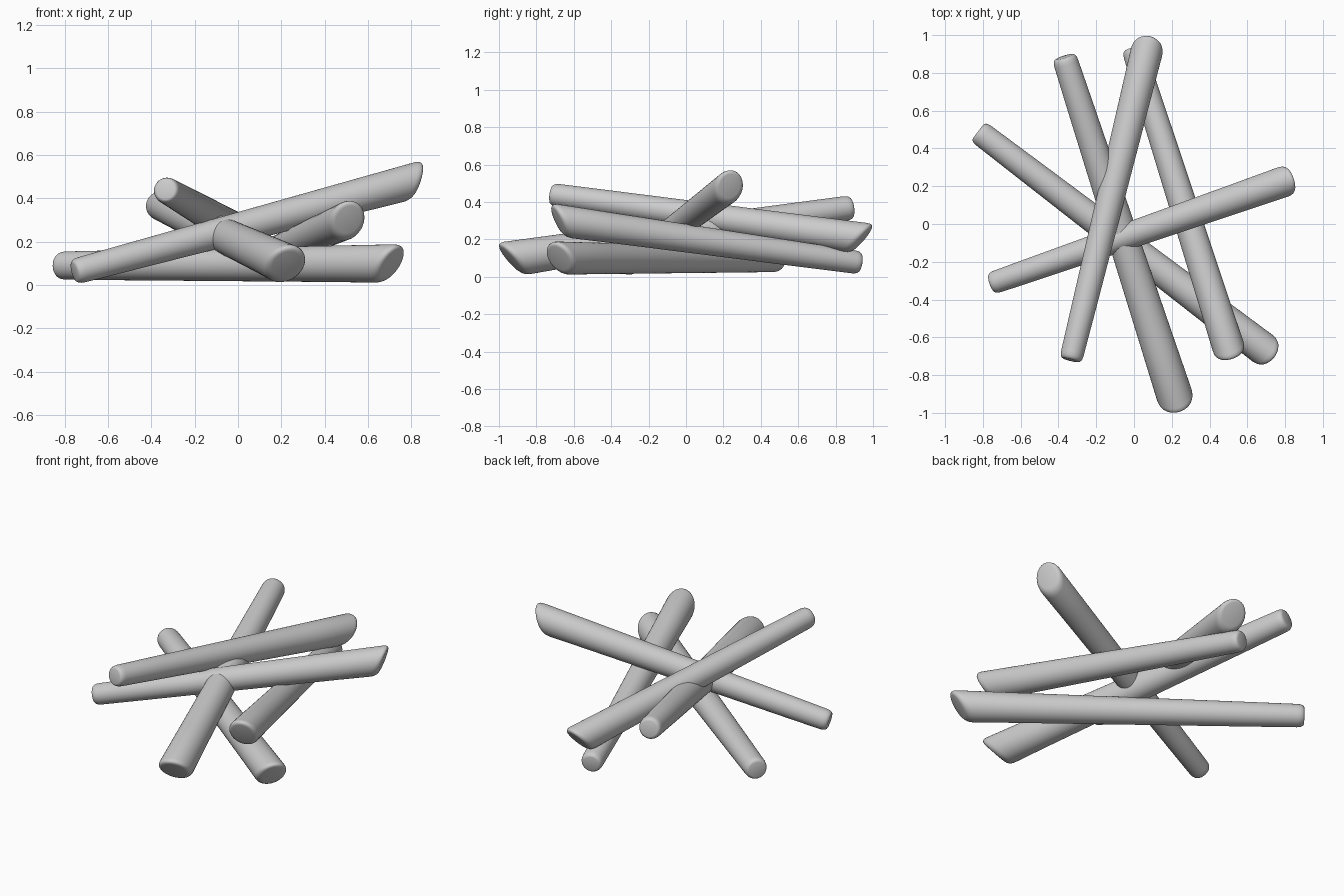
import bpy, bmesh, math
from mathutils import Vector

if "Cube" in bpy.data.objects:
    bpy.data.objects.remove(bpy.data.objects["Cube"])

SIDES = 40
# rounded rim: (distance back from the end, radius factor)
RIM = [(0.0, 0.70), (0.003, 0.82), (0.010, 0.91), (0.021, 0.97), (0.038, 1.0)]
SLANT = 0.62   # thick ends are cut at an angle, top edge forward


def log(name, thin, thick, r_thin, r_thick):
    a, b = Vector(thin), Vector(thick)
    axis = (b - a).normalized()
    length = (b - a).length
    side = axis.cross(Vector((0, 0, 1))).normalized()
    up = side.cross(axis).normalized()

    # stations: (position along axis, radius, slant)
    st = [(d, r_thin * f, 0.0) for d, f in RIM]
    for i in range(1, 6):
        t = i / 6
        st.append((length * t, r_thin + (r_thick - r_thin) * t, 0.0))
    st += [(length - d, r_thick * f, SLANT) for d, f in reversed(RIM)]

    bm = bmesh.new()
    rings = []
    for d, r, slant in st:
        ring = []
        for k in range(SIDES):
            ang = 2 * math.pi * k / SIDES
            u, v = r * math.cos(ang), r * math.sin(ang)
            ring.append(bm.verts.new(a + axis * (d + slant * v) + side * u + up * v))
        rings.append(ring)
    for p, q in zip(rings, rings[1:]):
        for k in range(SIDES):
            n = (k + 1) % SIDES
            bm.faces.new((p[k], p[n], q[n], q[k]))
    bm.faces.new(rings[0])
    bm.faces.new(rings[-1])
    bmesh.ops.recalc_face_normals(bm, faces=bm.faces)
    for f in bm.faces:
        f.smooth = True
    me = bpy.data.meshes.new(name)
    bm.to_mesh(me)
    bm.free()
    ob = bpy.data.objects.new(name, me)
    bpy.context.collection.objects.link(ob)
    return ob


# stacked firewood logs: thin end centre, thick end centre, radii
log("log_ground", (-0.825, 0.49, 0.09), (0.71, -0.68, 0.10), 0.065, 0.088)
log("log_right", (-0.755, -0.315, 0.062), (0.825, 0.235, 0.485), 0.060, 0.082)
log("log_back", (-0.335, -0.72, 0.44), (0.075, 0.945, 0.205), 0.061, 0.085)
log("log_front_right", (-0.005, 0.93, 0.075), (0.51, -0.685, 0.302), 0.062, 0.085)
log("log_front", (-0.37, 0.885, 0.37), (0.225, -0.94, 0.095), 0.066, 0.096)
